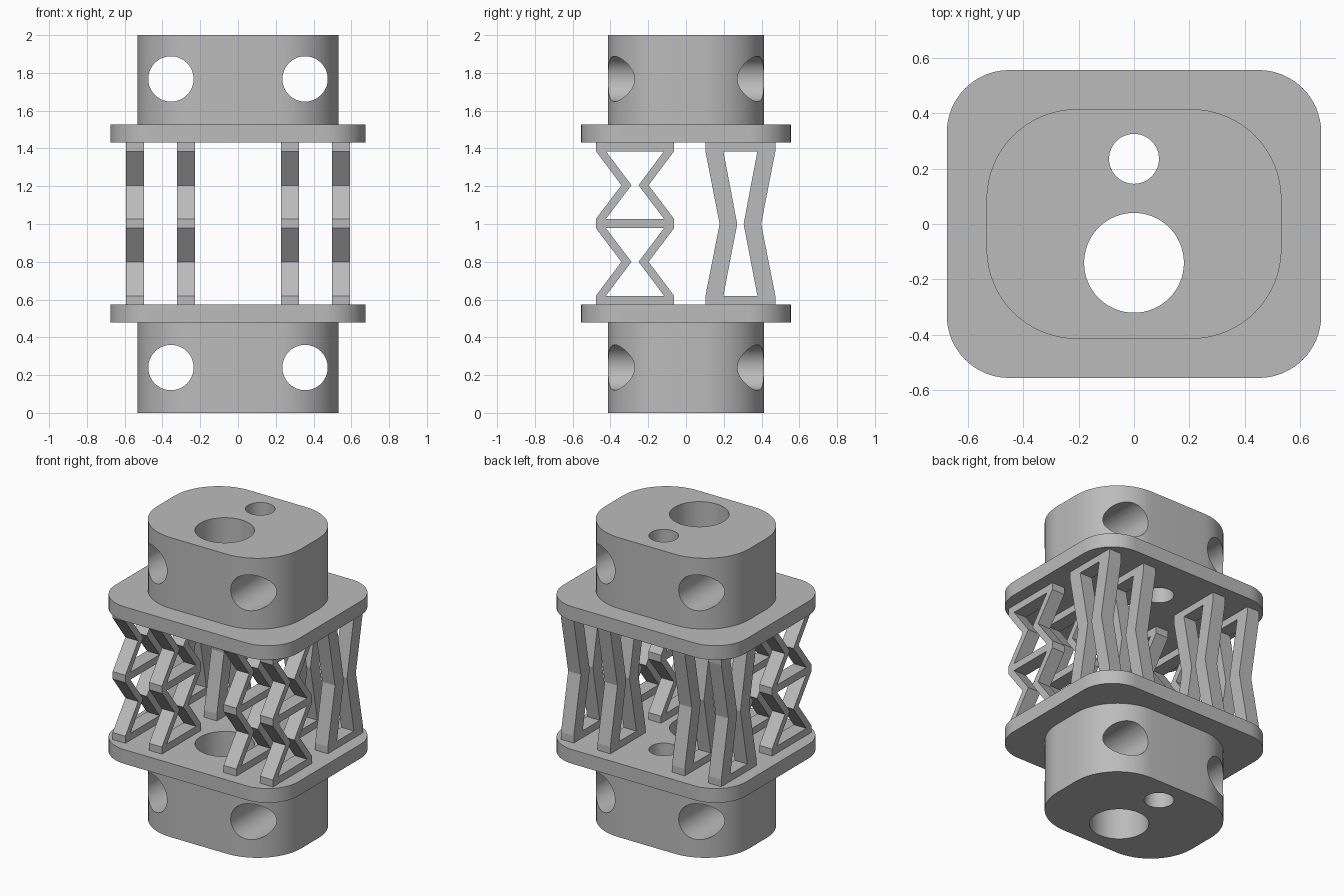
import bpy, bmesh
from math import radians
from mathutils import Matrix

cube = bpy.data.objects.get("Cube")
if cube:
    bpy.data.objects.remove(cube, do_unlink=True)

grey = bpy.data.materials.new("plain grey")
grey.use_nodes = True
colour = (0.5, 0.5, 0.5, 1)
grey.diffuse_color = colour
grey.node_tree.nodes["Principled BSDF"].inputs["Base Color"].default_value = colour


def add_object(name, mesh):
    obj = bpy.data.objects.new(name, mesh)
    bpy.context.collection.objects.link(obj)
    return obj


def bake(obj):
    """Return the evaluated mesh of an object."""
    bpy.context.view_layer.update()
    graph = bpy.context.evaluated_depsgraph_get()
    return bpy.data.meshes.new_from_object(obj.evaluated_get(graph))


def cylinder(radius, depth, matrix):
    mesh = bpy.data.meshes.new("cutter")
    bm = bmesh.new()
    bmesh.ops.create_cone(bm, cap_ends=True, segments=64, radius1=radius,
                          radius2=radius, depth=depth, matrix=matrix)
    bm.to_mesh(mesh)
    bm.free()
    cutter = add_object("cutter", mesh)
    cutter.hide_render = True
    return cutter


def rounded_slab(name, half_x, half_y, radius, z0, z1, cutters):
    """Box with rounded vertical edges, drilled by the cutters."""
    mesh = bpy.data.meshes.new(name)
    bm = bmesh.new()
    size = Matrix.Diagonal((2 * half_x, 2 * half_y, z1 - z0, 1))
    bmesh.ops.create_cube(bm, size=1, matrix=Matrix.Translation((0, 0, (z0 + z1) / 2)) @ size)
    upright = [e for e in bm.edges if abs(e.verts[0].co.z - e.verts[1].co.z) > 0.01]
    bmesh.ops.bevel(bm, geom=upright, offset=radius, segments=16, profile=0.5, affect='EDGES')
    bm.to_mesh(mesh)
    bm.free()
    obj = add_object(name, mesh)
    for cutter in cutters:
        mod = obj.modifiers.new("hole", 'BOOLEAN')
        mod.operation = 'DIFFERENCE'
        mod.solver = 'EXACT'
        mod.object = cutter
    drilled = bake(obj)
    obj.modifiers.clear()
    obj.data = drilled
    drilled.materials.clear()
    drilled.materials.append(grey)
    bpy.ops.object.select_all(action='DESELECT')
    obj.select_set(True)
    bpy.context.view_layer.objects.active = obj
    bpy.ops.object.shade_smooth_by_angle(angle=radians(30))


def strut_mesh(name, centre_y, outline, holes, width):
    """Extrude a (y, z) outline with holes along x."""
    curve = bpy.data.curves.new(name, 'CURVE')
    curve.dimensions = '2D'
    curve.fill_mode = 'BOTH'
    curve.extrude = width / 2
    for loop in [outline] + holes:
        spline = curve.splines.new('POLY')
        spline.points.add(len(loop) - 1)
        spline.use_cyclic_u = True
        for point, (y, z) in zip(spline.points, loop):
            point.co = (y + centre_y, z, 0, 1)
    temp = add_object(name, curve)
    mesh = bake(temp)
    bpy.data.objects.remove(temp, do_unlink=True)
    mesh.transform(Matrix.Rotation(radians(90), 4, 'Z') @ Matrix.Rotation(radians(90), 4, 'X'))
    bm = bmesh.new()
    bm.from_mesh(mesh)
    bmesh.ops.remove_doubles(bm, verts=bm.verts, dist=0.0005)
    bmesh.ops.recalc_face_normals(bm, faces=bm.faces)
    for face in bm.faces:
        face.smooth = False
    bm.to_mesh(mesh)
    bm.free()
    mesh.materials.clear()
    mesh.materials.append(grey)
    return mesh


def mirrored(right_side):
    """Close a right-hand chain of points with its mirror image."""
    return right_side + [(-y, z) for y, z in reversed(right_side)]


# Vertical and cross holes
vertical = [cylinder(r, 5, Matrix.Translation((0, y, 1))) for y, r in ((-0.14, 0.18), (0.235, 0.09))]
turn = Matrix.Rotation(radians(90), 4, 'X')

# End blocks and flange plates
BASE, TOP = 0.573, 1.432
for label, b0, b1, p0, p1, hole_z in (("lower", 0, 0.478, 0.478, BASE, 0.24),
                                      ("upper", 1.527, 2, TOP, 1.527, 1.768)):
    cross = [cylinder(0.12, 3, Matrix.Translation((x, 0, hole_z)) @ turn) for x in (-0.355, 0.355)]
    rounded_slab(label + "_block", 0.532, 0.414, 0.325, b0, b1, vertical + cross)
    rounded_slab(label + "_plate", 0.675, 0.555, 0.225, p0, p1, vertical)
    for cutter in cross:
        bpy.data.objects.remove(cutter, do_unlink=True)
for cutter in vertical:
    bpy.data.objects.remove(cutter, do_unlink=True)

# Front struts: two stacked hourglass cells
LOW, MID0, MID1, HIGH = 0.62, 0.978, 1.027, 1.385
waists = ((LOW, 0.8, MID0), (MID1, 1.205, HIGH))
side = [(0.207, BASE)]
for a, w, b in waists:
    side += [(0.207, a), (0.072, w), (0.207, b)]
side.append((0.207, TOP))
cells = [mirrored([(0.154, a), (0.019, w), (0.154, b)]) for a, w, b in waists]
front = strut_mesh("front_strut", -0.27, mirrored(side), cells, 0.094)

# Back struts: one tall hourglass cell
side = [(0.185, BASE), (0.185, LOW), (0.11, 1.0), (0.185, HIGH), (0.185, TOP)]
cell = mirrored([(0.09, LOW), (0.017, 1.0), (0.09, HIGH)])
back = strut_mesh("back_strut", 0.288, mirrored(side), [cell], 0.094)

for sign, label in ((-1, "right"), (1, "left")):
    for x, place in ((0.275, "inner"), (0.545, "outer")):
        for mesh, row in ((front, "front"), (back, "back")):
            strut = add_object(f"{row}_{label}_{place}_strut", mesh)
            strut.location.x = sign * x
